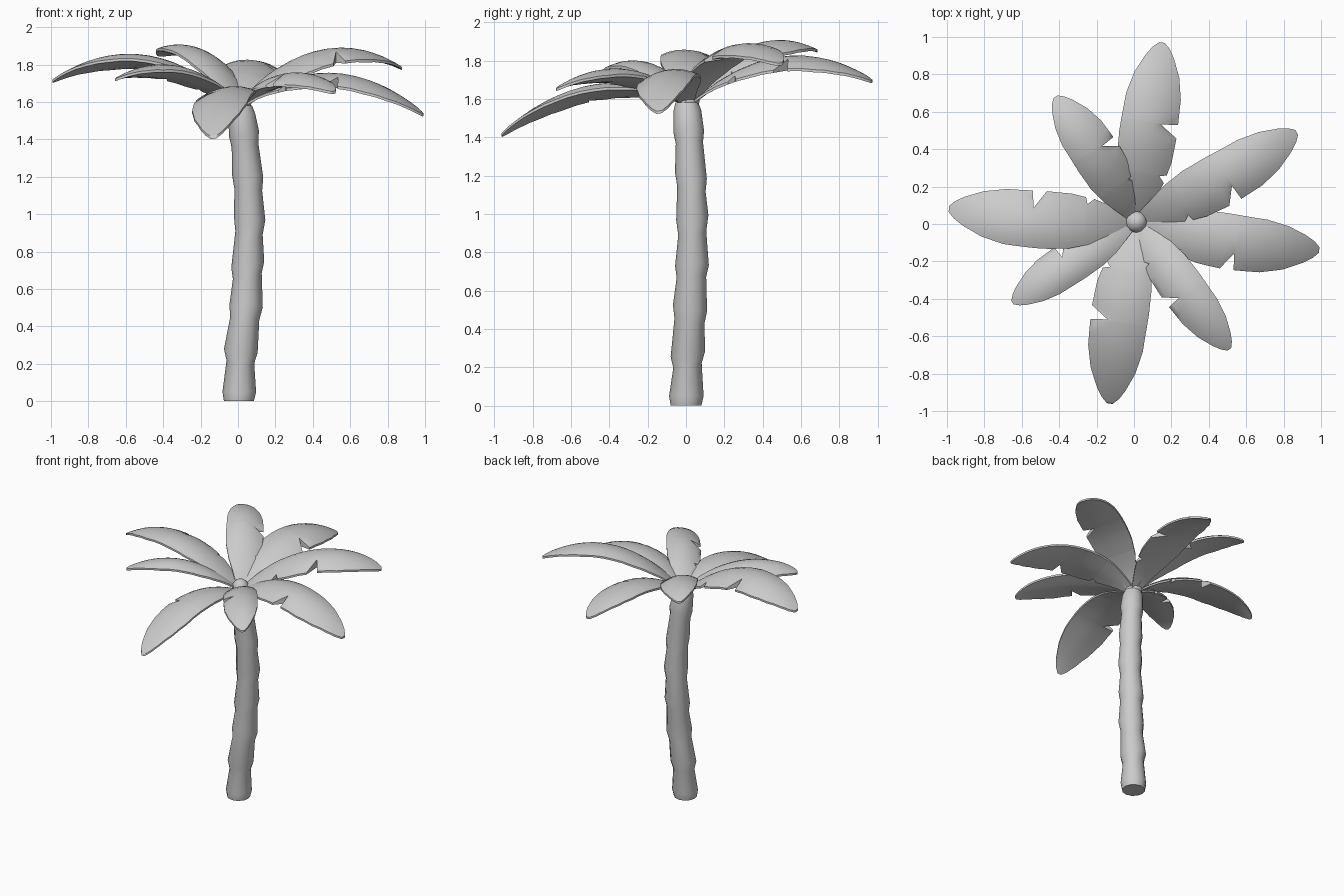
import bpy, bmesh, math
from mathutils import Vector, Matrix

cube = bpy.data.objects.get("Cube")
if cube:
    bpy.data.objects.remove(cube, do_unlink=True)

grey = bpy.data.materials.new("light grey")
grey.use_nodes = True
grey.diffuse_color = (0.6, 0.6, 0.6, 1)
grey.node_tree.nodes["Principled BSDF"].inputs["Base Color"].default_value = (0.6, 0.6, 0.6, 1)


def finish(name, bm, angle):
    bmesh.ops.recalc_face_normals(bm, faces=bm.faces)
    mesh = bpy.data.meshes.new(name)
    bm.to_mesh(mesh)
    bm.free()
    mesh.materials.append(grey)
    obj = bpy.data.objects.new(name, mesh)
    bpy.context.collection.objects.link(obj)
    bpy.ops.object.select_all(action='DESELECT')
    obj.select_set(True)
    bpy.context.view_layer.objects.active = obj
    bpy.ops.object.shade_smooth_by_angle(angle=math.radians(angle))


def interpolate(table, t):
    for (a, va), (b, vb) in zip(table, table[1:]):
        if t <= b:
            return va + (vb - va) * (t - a) / (b - a)
    return table[-1][1]


def bridge(bm, loops):
    """Join successive closed loops of vertices and cap both ends."""
    for a, b in zip(loops, loops[1:]):
        for i in range(len(a)):
            n = (i + 1) % len(a)
            bm.faces.new((a[i], a[n], b[n], b[i]))
    bm.faces.new(loops[0][::-1])
    bm.faces.new(loops[-1])


# Trunk: gently bowed, with a slightly tilted flare at each growth ring
def build_trunk(sides=12):
    profile = [(0, .08), (.05, .09), (.21, .074), (.27, .09), (.44, .078), (.51, .089),
               (.67, .077), (.73, .088), (.9, .073), (.98, .084), (1.13, .074),
               (1.2, .083), (1.37, .071), (1.43, .08), (1.54, .072), (1.58, .06)]
    bow_x = [(0, .005), (.27, .015), (.5, .043), (.98, .062), (1.2, .052), (1.43, .032), (1.58, .015)]
    bow_y = [(0, 0), (.27, .01), (.75, .032), (1.0, .033), (1.3, .022), (1.58, .005)]
    bm = bmesh.new()
    rings = []
    for i, (z, r) in enumerate(profile):
        tilt = 0 if i < 2 or z > 1.5 else .2 * (-1) ** (i // 2)
        ring = []
        for s in range(sides):
            a = math.tau * s / sides
            ring.append(bm.verts.new((interpolate(bow_x, z) + r * math.cos(a),
                                      interpolate(bow_y, z) + r * math.sin(a),
                                      z + tilt * r * math.cos(a + i // 2))))
        rings.append(ring)
    bridge(bm, rings)
    finish("trunk", bm, 50)


# Rounded bud where the leaves meet
def build_crown_bud():
    bm = bmesh.new()
    bmesh.ops.create_uvsphere(bm, u_segments=12, v_segments=8, radius=.06,
                              matrix=Matrix.Translation((.012, .012, 1.595)))
    finish("crown_bud", bm, 60)


OUTLINE = [(0, .16), (.1, .43), (.22, .76), (.35, .95), (.5, 1), (.7, .95),
           (.82, .78), (.92, .5), (.97, .3), (1, .1)]
# Tears in one edge of the leaf: distance along it and remaining width
TEARS = {.265: .72, .55: .4}
ROWS = [0, .05, .1, .16, .23, .265, .275, .35, .42, .485, .55, .56, .63, .7,
        .76, .82, .87, .92, .95, .97, .99, 1]
COLUMNS = [-1, -.8, -.5, -.22, 0, .22, .5, .8, 1]


# Leaf: plump arched blade along a drooping spine, leaning to its torn side
def build_leaf(number, tip_x, tip_y, tip_z, mid_z, half_width, sway):
    root = Vector((.012, .015, 1.565))
    tip = Vector((tip_x, tip_y, tip_z))
    along = Vector((tip.x - root.x, tip.y - root.y, 0))
    side = Vector((along.y, -along.x, 0)).normalized()
    bm = bmesh.new()
    loops = []
    for t in ROWS:
        z = (root.z * (2 * t - 1) * (t - 1) + mid_z * 4 * t * (1 - t)
             + tip.z * t * (2 * t - 1))
        outline = interpolate(OUTLINE, t)
        top, under = [], []
        for c in COLUMNS:
            u = c * outline * (TEARS.get(t, 1) if c > 0 else 1)
            offset = u * half_width
            p = root + along * t + side * (offset + sway * math.sin(math.pi * t))
            p.z = z + .008 - .045 * abs(u) ** 2.2 - .14 * offset
            top.append(bm.verts.new(p))
            p.z -= .014 + .055 * (outline ** 2 - u ** 2)
            under.append(bm.verts.new(p))
        loops.append(top + under[::-1])
    bridge(bm, loops)
    finish(f"leaf_{number}", bm, 50)


build_trunk()
build_crown_bud()
# Tip position, height at the middle, half width and sideways bow of each leaf
LEAVES = [(.15, .97, 1.69, 1.81, .155, -.005), (.87, .49, 1.78, 1.865, .145, .025),
          (.99, -.14, 1.53, 1.745, .15, .03), (.51, -.67, 1.65, 1.745, .12, .01),
          (-.13, -.96, 1.41, 1.665, .155, .015), (-.65, -.42, 1.72, 1.78, .115, .01),
          (-.99, .08, 1.71, 1.84, .155, -.025), (-.42, .68, 1.85, 1.865, .13, .015)]
for number, leaf in enumerate(LEAVES, 1):
    build_leaf(number, *leaf)
